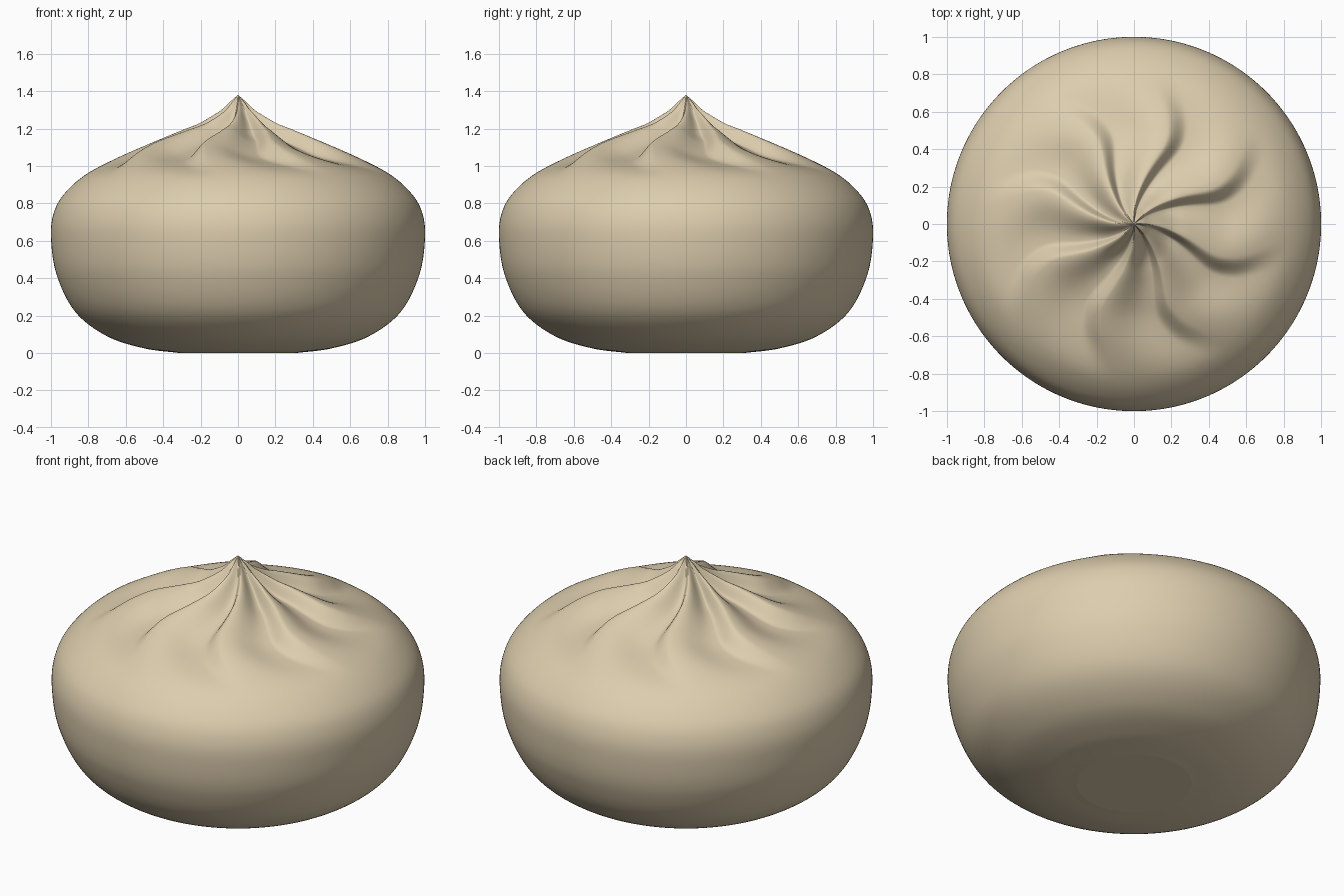
import bpy, bmesh, math
from mathutils import Vector

if "Cube" in bpy.data.objects:
    bpy.data.objects.remove(bpy.data.objects["Cube"])

PLEATS, SEG, SUB = 8, 320, 9


def spline(pts, sub):
    """Catmull-Rom curve through 2D points."""
    p = [Vector(q) for q in pts]
    p = [2 * p[0] - p[1]] + p + [2 * p[-1] - p[-2]]
    out = []
    for i in range(1, len(p) - 2):
        a, b, c, d = p[i - 1:i + 3]
        for k in range(sub):
            t = k / sub
            out.append(0.5 * (2 * b + (c - a) * t + (2 * a - 5 * b + 4 * c - d) * t * t
                              + (3 * b - a - 3 * c + d) * t ** 3))
    return out + [p[-2]]


def smooth(a, b, x):
    t = min(1, max(0, (x - a) / (b - a)))
    return t * t * (3 - 2 * t)


# Bun outline (radius, height) from tip to foot
profile = spline([(0, 1.38), (.05, 1.333), (.1, 1.283), (.2, 1.218), (.3, 1.18), (.48, 1.113),
                  (.65, 1.04), (.82, .95), (.93, .85), (.985, .75), (1, .62), (.97, .42),
                  (.87, .22), (.7, .09), (.5, .025), (.31, 0)], SUB)

# Swirl of the pleat lines (radius, degrees)
swirl = spline([(0, 46), (.1, 38), (.23, 29), (.43, 20), (.57, 22), (.73, 31), (.9, 40), (1.1, 46)], 20)


def swirl_angle(r):
    for a, b in zip(swirl, swirl[1:]):
        if r <= b.x:
            return a.y + (b.y - a.y) * (r - a.x) / (b.x - a.x)
    return swirl[-1].y


def pleat(t):
    """One fold: steep wall, rounded crest, long easy fall."""
    t = (t + 0.15) % 1.0
    if t < 0.25:
        return smooth(0, 0.25, t)
    return (0.5 + 0.5 * math.cos(math.pi * (t - 0.25) / 0.75)) ** 1.2


bm = bmesh.new()
tip = bm.verts.new((0, 0, profile[0].y))
prev = None
for i, (r, z) in enumerate(profile[1:]):
    amp = 0.075 * smooth(-0.03, 0.2, r) * (1 - smooth(0.45, 0.86, r)) if z > 0.8 else 0
    off = swirl_angle(r)
    ring = []
    for k in range(SEG):
        ang = 360 * k / SEG
        h = amp * (pleat((ang - off) * PLEATS / 360) - 0.8)
        a = math.radians(ang)
        ring.append(bm.verts.new((r * math.cos(a), r * math.sin(a), z + h)))
    for k in range(SEG):
        n = (k + 1) % SEG
        if prev is None:
            bm.faces.new((tip, ring[k], ring[n]))
        else:
            bm.faces.new((prev[k], ring[k], ring[n], prev[n]))
    prev = ring
# Flat foot
foot = bm.faces.new(prev[::-1])
for f in bm.faces:
    f.smooth = f is not foot
for e in foot.edges:
    e.smooth = False

mesh = bpy.data.meshes.new("pleated_bun")
bm.to_mesh(mesh)
bm.free()
bun = bpy.data.objects.new("pleated_bun", mesh)
bpy.context.collection.objects.link(bun)

mat = bpy.data.materials.new("dough")
mat.diffuse_color = (0.72, 0.61, 0.42, 1)
mat.use_nodes = True
mat.node_tree.nodes["Principled BSDF"].inputs["Base Color"].default_value = mat.diffuse_color
mesh.materials.append(mat)
